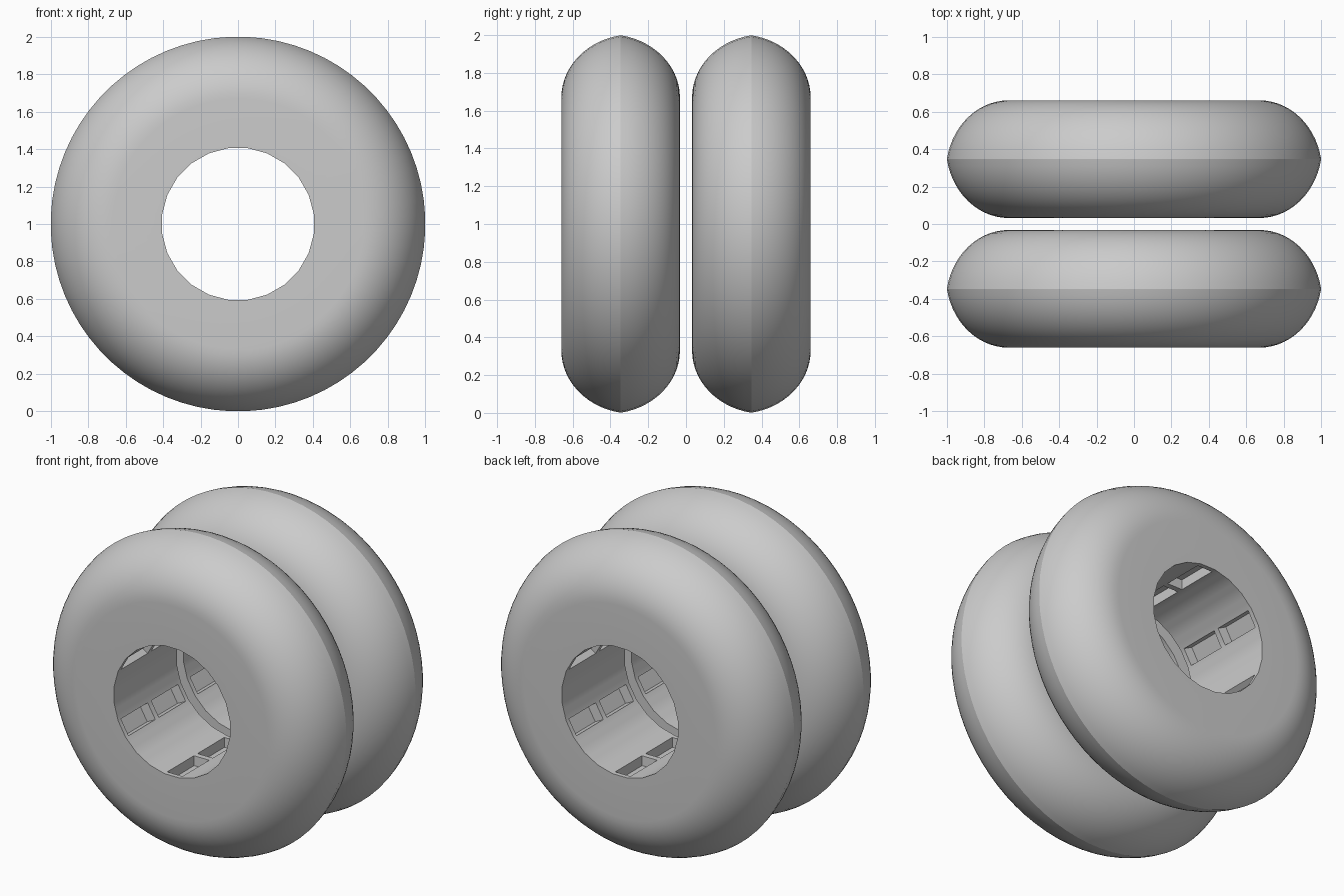
import bpy, bmesh
from math import sin, cos, radians

cube = bpy.data.objects.get("Cube")
if cube:
    bpy.data.objects.remove(cube, do_unlink=True)

SEGMENTS = 72          # around the rim
BORE_SIDES = 24        # flats around the bore
HALF = 0.314           # half width of one wheel
BORE, FLAT, RIM = 0.408, 0.67, 1.0
SLOT_DEPTH = 0.06

grey = bpy.data.materials.new("plain_grey")
grey.use_nodes = True
colour = (0.6, 0.6, 0.6, 1)
grey.diffuse_color = colour
grey.node_tree.nodes["Principled BSDF"].inputs["Base Color"].default_value = colour


def bore_radius(angle):
    """Radius of the flat-sided bore, with a flat centred on angle zero."""
    step = 360 / BORE_SIDES
    local = (angle + step / 2) % step - step / 2
    return BORE * cos(radians(step / 2)) / cos(radians(local))


def rim_profile(steps=14, sweep=80):
    """Crowned tread, from one side face over the rim ridge to the other."""
    top = radians(sweep)
    half = []
    for i in range(steps + 1):
        t = top * i / steps
        r = FLAT + (RIM - FLAT) * sin(t) / sin(top)
        y = HALF * (1 - (1 - cos(t)) / (1 - cos(top)))
        half.append((r, y))
    return half + [(r, -y) for r, y in reversed(half[:-1])]


def make_wheel(name, y_pos):
    bm = bmesh.new()
    step = 360 / SEGMENTS
    angles = [step * (i + 0.5) for i in range(SEGMENTS)]
    # Bore stations run back from one face to the other; None means bore radius
    bore_stations = [-HALF, -0.285, -0.018, 0.018, 0.285, HALF]
    profile = rim_profile() + [(None, y) for y in bore_stations]
    rings = []
    for r, y in profile:
        ring = []
        for a in angles:
            radius = bore_radius(a) if r is None else r
            ring.append(bm.verts.new((radius * cos(radians(a)), y, radius * sin(radians(a)))))
        rings.append(ring)

    slots = {}
    count = len(rings)
    first_bore = count - len(bore_stations)
    for k in range(count):
        a, b = rings[k], rings[(k + 1) % count]
        for i in range(SEGMENTS):
            j = (i + 1) % SEGMENTS
            face = bm.faces.new((a[i], a[j], b[j], b[i]))
            # Six pairs of pockets, one bore flat wide, split by a middle bar
            mid = step * (i + 1)
            offset = (mid - 30 + 30) % 60 - 30
            if k - first_bore in (1, 3) and abs(offset) < 180 / BORE_SIDES:
                slots.setdefault((k, round((mid - offset) % 360)), []).append(face)
    bmesh.ops.recalc_face_normals(bm, faces=bm.faces)
    for faces in slots.values():
        bmesh.ops.inset_region(bm, faces=faces, thickness=0.004,
                               depth=-SLOT_DEPTH, use_even_offset=True)

    mesh = bpy.data.meshes.new(name)
    bm.to_mesh(mesh)
    bm.free()
    mesh.materials.append(grey)
    wheel = bpy.data.objects.new(name, mesh)
    wheel.location = (0, y_pos, 1)
    bpy.context.collection.objects.link(wheel)
    bpy.ops.object.select_all(action="DESELECT")
    wheel.select_set(True)
    bpy.context.view_layer.objects.active = wheel
    bpy.ops.object.shade_smooth_by_angle(angle=radians(17))


make_wheel("front_wheel", -0.346)
make_wheel("back_wheel", 0.346)
